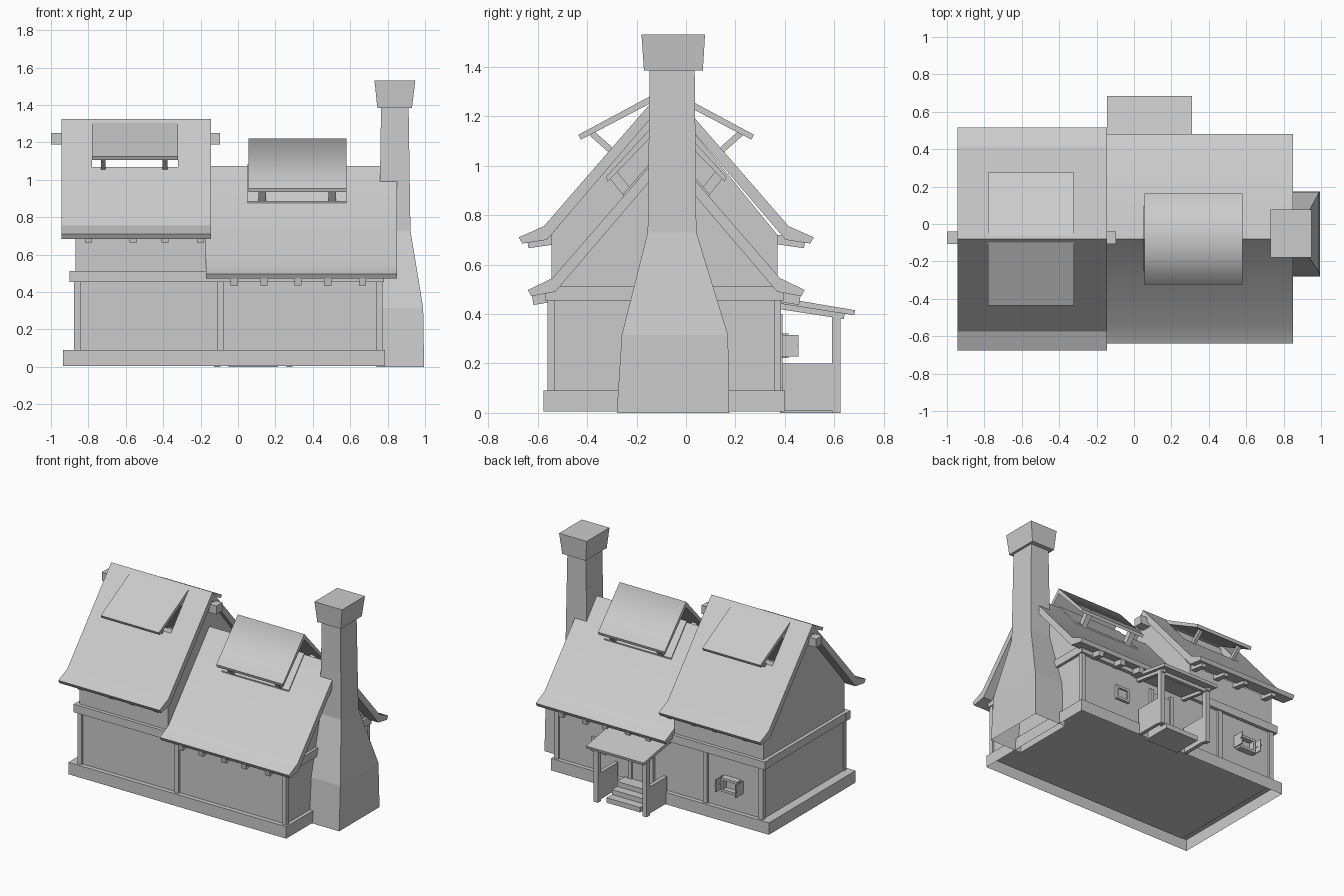
import bpy, bmesh
from mathutils import Vector

cube = bpy.data.objects.get("Cube")
if cube:
    bpy.data.objects.remove(cube, do_unlink=True)

grey = bpy.data.materials.new("plain grey")
grey.use_nodes = True
COLOUR = (0.6, 0.6, 0.6, 1)
grey.diffuse_color = COLOUR
grey.node_tree.nodes["Principled BSDF"].inputs["Base Color"].default_value = COLOUR

RIDGE = -0.08          # y of the ridge line
FRONT, BACK = -0.545, 0.37


def finish(name, bm):
    bmesh.ops.recalc_face_normals(bm, faces=bm.faces)
    mesh = bpy.data.meshes.new(name)
    bm.to_mesh(mesh)
    bm.free()
    mesh.materials.append(grey)
    obj = bpy.data.objects.new(name, mesh)
    bpy.context.collection.objects.link(obj)
    return obj


def loft(name, rings, open_bottom=False):
    """Skin a stack of rings that have equal point counts."""
    bm = bmesh.new()
    loops = [[bm.verts.new(p) for p in ring] for ring in rings]
    n = len(loops[0])
    for a, b in zip(loops, loops[1:]):
        for i in range(n):
            j = (i + 1) % n
            bm.faces.new((a[i], a[j], b[j], b[i]))
    if not open_bottom:
        bm.faces.new(loops[0])
    bm.faces.new(loops[-1])
    return finish(name, bm)


def ring(x0, x1, y0, y1, z):
    return [(x0, y0, z), (x1, y0, z), (x1, y1, z), (x0, y1, z)]


def box(name, x, y, z, open_bottom=False):
    return loft(name, [ring(*x, *y, z[0]), ring(*x, *y, z[1])], open_bottom)


def prism(name, profile, x0, x1):
    """Extrude a (y, z) profile along x."""
    return loft(name, [[(x, y, z) for y, z in profile] for x in (x0, x1)])


def beam(name, p, q, w):
    p, q = Vector(p), Vector(q)
    d = (q - p).normalized()
    u = Vector((1, 0, 0)) * w / 2
    v = d.cross(u)
    return loft(name, [[c + u + v, c - u + v, c - u - v, c + u - v] for c in (p, q)])


def gable_roof(name, x0, x1, half, thick):
    """half: top line from ridge to eave as (distance, z)."""
    top = [(-d, z) for d, z in reversed(half)] + half[1:]
    low = [(d * 0.975, z - t) for (d, z), t in zip(half, thick)]
    under = list(reversed(low)) + [(-d, z) for d, z in low[1:]]
    return prism(name, [(RIDGE + d, z) for d, z in top + under], x0, x1)


def smooth(obj, angle):
    bpy.ops.object.select_all(action='DESELECT')
    obj.select_set(True)
    bpy.context.view_layer.objects.active = obj
    bpy.ops.object.shade_smooth_by_angle(angle=angle)


def wing_walls(name, x0, x1, eave, apex):
    """Open-topped walls with gable ends, covered by the roof."""
    profile = [(FRONT, 0.06), (BACK, 0.06), (BACK, eave), (RIDGE, apex), (FRONT, eave)]
    obj = prism(name, profile, x0, x1)
    bm = bmesh.new()
    bm.from_mesh(obj.data)
    slopes = [f for f in bm.faces if f.normal.z > 0.3]
    bmesh.ops.delete(bm, geom=slopes, context='FACES')
    bm.to_mesh(obj.data)
    bm.free()


# Plinth, walls
box("plinth", (-0.935, 0.785), (-0.577, 0.4), (0.005, 0.09), True)
wing_walls("tall_wing_walls", -0.87, -0.17, 0.72, 1.27)
wing_walls("low_wing_walls", -0.17, 0.76, 0.5, 1.02)

# Roofs
tall_roof = gable_roof("tall_roof", -0.945, -0.145,
                       [(0, 1.325), (0.495, 0.755), (0.597, 0.71)], (0.06, 0.055, 0.025))
low_roof = gable_roof("low_roof", -0.17, 0.85,
                      [(0, 1.075), (0.46, 0.545), (0.56, 0.497)], (0.06, 0.055, 0.025))
smooth(low_roof, 0.6)
box("ridge_beam", (-1.0, -0.095), (-0.107, -0.04), (1.19, 1.25))

# Openings under the raised flaps of the tall roof
cutter = box("flap_cutter", (-0.78, -0.32), (-1, 1), (1.07, 1.27))
cut = tall_roof.modifiers.new("openings", 'BOOLEAN')
cut.object, cut.operation, cut.solver = cutter, 'DIFFERENCE', 'EXACT'
bpy.context.view_layer.objects.active = tall_roof
bpy.ops.object.modifier_apply(modifier=cut.name)
bpy.data.objects.remove(cutter, do_unlink=True)

for side, s in (("front", -1), ("back", 1)):
    flap = [(0.02, 1.305), (0.355, 1.125), (0.345, 1.105), (0.02, 1.275)]
    prism(f"{side}_flap", [(RIDGE + s * d, z) for d, z in flap], -0.78, -0.32)
    for x in (-0.72, -0.39):
        beam(f"{side}_flap_strut", (x, RIDGE + s * 0.30, 1.13),
             (x, RIDGE + s * 0.21, 1.05), 0.025)
    for x in (0.13, 0.505):
        beam(f"{side}_dormer_strut", (x, RIDGE + s * 0.22, 0.97),
             (x, RIDGE + s * 0.14, 0.87), 0.04)

# Raised cover and its curb on the low roof
cover = gable_roof("dormer_cover", 0.055, 0.58, [(0, 1.22), (0.243, 0.955)], (0.04, 0.02))
for f in cover.data.polygons:
    f.use_smooth = f.normal.z > 0.3
gable_roof("dormer_curb", 0.05, 0.58, [(0, 1.085), (0.175, 0.885)], (0.03, 0.03))

# Chimney and cap
loft("chimney", [ring(0.74, 0.995, -0.28, 0.175, 0), ring(0.74, 0.99, -0.26, 0.17, 0.315),
                 ring(0.755, 0.922, -0.155, 0.042, 0.73), ring(0.765, 0.912, -0.147, 0.035, 1.4)],
     True)
loft("chimney_cap", [ring(0.745, 0.93, -0.17, 0.068, 1.385), ring(0.73, 0.948, -0.18, 0.077, 1.53)])

# Timber posts and wall beams
for y0, y1, mids in ((FRONT - 0.015, FRONT + 0.015, (-0.095,)),
                     (BACK - 0.015, BACK + 0.015, (-0.42,))):
    for x in (-0.86, 0.755) + mids:
        box("timber_post", (x - 0.017, x + 0.017), (y0, y1), (0.08, 0.46))
    box("long_wall_beam", (-0.9, 0.775), (y0 - 0.01, y1 + 0.01), (0.455, 0.512))
for x in (-0.87, 0.755):
    box("end_wall_beam", (x - 0.025, x + 0.025), (FRONT - 0.02, BACK + 0.02), (0.455, 0.512))

# Rafter tails under the eaves
for xs, z, reach in (((-0.8, -0.56, -0.39, -0.2), 0.685, 0.56),
                     ((-0.02, 0.14, 0.32, 0.48, 0.665), 0.455, 0.54)):
    for x in xs:
        for s in (-1, 1):
            beam("rafter_tail", (x, RIDGE + s * 0.42, z + 0.02),
                 (x, RIDGE + s * reach, z), 0.038)

# Porch on the back
PX0, PX1 = -0.11, 0.275
prism("porch_roof", [(0.36, 0.47), (0.685, 0.415), (0.68, 0.395), (0.36, 0.445)], -0.145, 0.31)
for x in (PX0, PX1):
    box("porch_post", (x - 0.017, x + 0.017), (0.59, 0.625), (0, 0.415))
    box("porch_side_panel", (x - 0.013, x + 0.013), (0.39, 0.62), (0.01, 0.2))
    beam("porch_rafter", (x, 0.36, 0.435), (x, 0.64, 0.392), 0.025)
box("porch_header", (PX0, PX1), (0.595, 0.62), (0.375, 0.4))
for i in range(3):
    box("porch_step", (PX0 + 0.06, PX1 - 0.06), (0.38, 0.59 - i * 0.06),
        (i * 0.035, (i + 1) * 0.035))
box("door", (0.01, 0.16), (BACK, BACK + 0.009), (0.09, 0.38))
for x in (0.0, 0.17):
    box("door_jamb", (x - 0.013, x + 0.013), (BACK, BACK + 0.02), (0.09, 0.4))


# Windows on the back
def window(x, depth, half):
    z0, z1, t = 0.222, 0.322, 0.018
    y = (BACK, BACK + depth)
    for s in (-1, 1):
        c = x + s * (half - t / 2)
        box("window_side", (c - t / 2, c + t / 2), y, (z0, z1))
    for z in (z0, z1 - t):
        box("window_rail", (x - half, x + half), y, (z, z + t))
    box("window_pane", (x - half, x + half), (BACK, BACK + 0.008), (z0, z1))


window(-0.63, 0.045, 0.065)
window(0.42, 0.02, 0.055)
for s in (-1, 1):
    x = -0.63 + s * 0.06
    beam("shutter", (x, BACK, 0.272), (x + s * 0.025, BACK + 0.085, 0.272), 0.009)
    box("shutter_leaf", (x + s * 0.015, x + s * 0.022), (BACK, BACK + 0.085), (0.228, 0.316))
